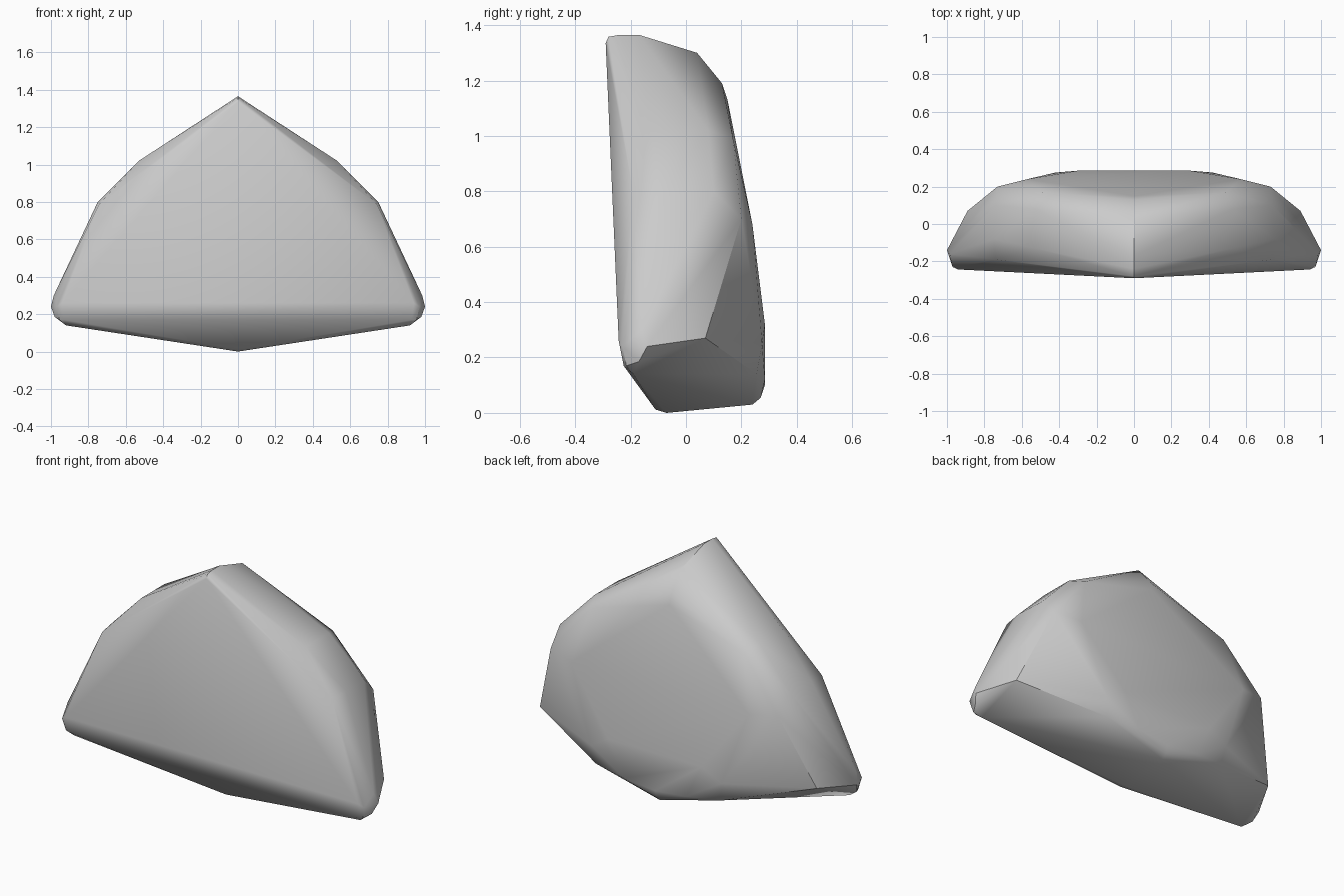
import bpy, bmesh, math

# Right half of the boulder; everything off the centre plane is mirrored
centre_ridge = [
    (-0.29, 1.335), (-0.28, 1.358), (-0.24, 1.365), (-0.17, 1.365),   # peak
    (0.04, 1.30), (0.13, 1.19), (0.15, 1.13),                         # back shoulder
    (0.285, 0.10), (0.27, 0.055), (0.24, 0.03),                       # back foot
    (-0.07, 0.0), (-0.11, 0.012)]                                     # keel
lower_corner = [
    (1.0, -0.14, 0.24), (0.985, -0.16, 0.30), (0.98, -0.17, 0.185),
    (0.92, -0.19, 0.14), (0.97, -0.23, 0.24), (0.94, -0.243, 0.26),
    (0.93, -0.225, 0.17), (0.955, -0.215, 0.17)]
shoulder = [
    (0.46, -0.22, 1.0), (0.53, -0.13, 1.02), (0.53, 0.08, 1.02),
    (0.49, 0.17, 0.99), (0.74, -0.19, 0.79), (0.75, -0.08, 0.80),
    (0.74, 0.10, 0.80), (0.73, 0.20, 0.70)]
back = [
    (0.57, 0.24, 0.68), (0.89, 0.07, 0.27), (0.42, 0.275, 0.25),
    (0.40, 0.255, 0.14), (0.30, 0.285, 0.32), (0.20, 0.285, 0.12)]

points = [(0, y, z) for y, z in centre_ridge]
for x, y, z in lower_corner + shoulder + back:
    points += [(x, y, z), (-x, y, z)]

# Wrap the points in a convex skin
bm = bmesh.new()
for p in points:
    bm.verts.new(p)
bmesh.ops.convex_hull(bm, input=bm.verts)
bmesh.ops.delete(bm, geom=[v for v in bm.verts if not v.link_faces], context='VERTS')
bmesh.ops.recalc_face_normals(bm, faces=bm.faces)

mesh = bpy.data.meshes.new("boulder")
bm.to_mesh(mesh)
bm.free()
boulder = bpy.data.objects.new("boulder", mesh)
bpy.context.collection.objects.link(boulder)

# Soft shading over the gentle facets
bpy.context.view_layer.objects.active = boulder
boulder.select_set(True)
bpy.ops.object.shade_smooth_by_angle(angle=math.radians(35))
